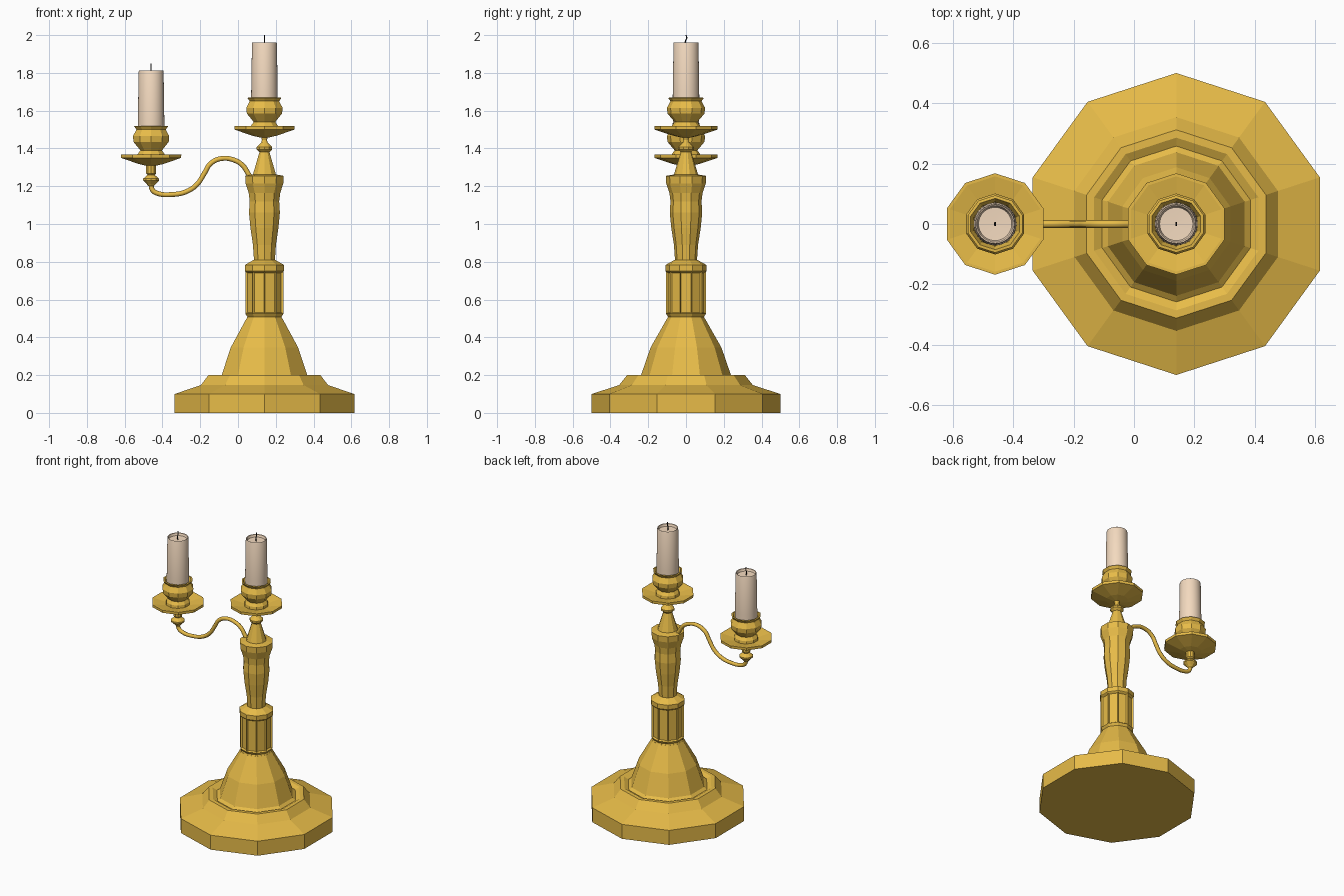
import bpy, bmesh
from math import sin, cos, pi, radians

if "Cube" in bpy.data.objects:
    bpy.data.objects.remove(bpy.data.objects["Cube"])


def material(name, color):
    m = bpy.data.materials.new(name)
    m.diffuse_color = color
    m.use_nodes = True
    m.node_tree.nodes["Principled BSDF"].inputs["Base Color"].default_value = m.diffuse_color
    return m


GOLD = material("brass", (0.80, 0.50, 0.065, 1))
WAX = material("wax", (0.90, 0.70, 0.52, 1))
BLACK = material("wick_black", (0.01, 0.01, 0.01, 1))
MAIN_X, SIDE_X = 0.14, -0.46


def lathe(name, profile, loc, mat, sides=10, flutes=None, smooth=False):
    """Revolve (radius, z) points; flutes = (z low, z high, border, depth)."""
    bm = bmesh.new()
    rings = []
    for r, z in profile:
        rings.append([bm.verts.new((r * cos(pi / 2 + 2 * pi * i / sides),
                                    r * sin(pi / 2 + 2 * pi * i / sides), z))
                      for i in range(sides)])
    for a, b in zip(rings, rings[1:]):
        for i in range(sides):
            j = (i + 1) % sides
            bm.faces.new((a[i], a[j], b[j], b[i]))
    bm.faces.new(rings[0][::-1])
    bm.faces.new(rings[-1])
    bmesh.ops.recalc_face_normals(bm, faces=bm.faces)
    if flutes:
        lo, hi, border, depth = flutes
        panels = [f for f in bm.faces if lo < f.calc_center_median().z < hi]
        bmesh.ops.inset_individual(bm, faces=panels, thickness=border, depth=-depth)
    me = bpy.data.meshes.new(name)
    bm.to_mesh(me)
    bm.free()
    me.materials.append(mat)
    ob = bpy.data.objects.new(name, me)
    ob.location = loc
    bpy.context.collection.objects.link(ob)
    if smooth:
        bpy.context.view_layer.objects.active = ob
        ob.select_set(True)
        bpy.ops.object.shade_smooth_by_angle(angle=radians(35))
        ob.select_set(False)
    return ob


def tube(name, points, radius, mat, res=6):
    """Smooth round tube through the points."""
    cu = bpy.data.curves.new(name, 'CURVE')
    cu.dimensions = '3D'
    cu.bevel_depth = radius
    cu.bevel_resolution = 2
    cu.resolution_u = res
    cu.use_fill_caps = True
    sp = cu.splines.new('BEZIER')
    sp.bezier_points.add(len(points) - 1)
    for bp, p in zip(sp.bezier_points, points):
        bp.co = p
        bp.handle_left_type = bp.handle_right_type = 'AUTO'
    cu.materials.append(mat)
    ob = bpy.data.objects.new(name, cu)
    bpy.context.collection.objects.link(ob)
    return ob


# Stepped foot and flared bell
lathe("base", [(0.5, 0), (0.5, 0.1), (0.354, 0.147), (0.312, 0.2), (0.286, 0.2),
               (0.258, 0.185), (0.238, 0.2), (0.188, 0.345), (0.1, 0.5)],
      (MAIN_X, 0, 0), GOLD)

# Panelled lower column with collars
lathe("lower_column", [(0.1, 0.498), (0.095, 0.508), (0.106, 0.525), (0.106, 0.748),
                       (0.109, 0.752), (0.109, 0.783), (0.06, 0.81)],
      (MAIN_X, 0, 0), GOLD, flutes=(0.56, 0.7, 0.01, 0.01))

# Swelling upper column, shoulder, cone and knob
lathe("upper_column", [(0.058, 0.805), (0.064, 0.89), (0.078, 0.98), (0.086, 1.06),
                       (0.082, 1.12), (0.088, 1.165), (0.105, 1.215), (0.107, 1.255),
                       (0.064, 1.262), (0.028, 1.38)], (MAIN_X, 0, 0), GOLD)
lathe("main_knob", [(0.022, 1.375), (0.043, 1.395), (0.043, 1.407), (0.018, 1.432),
                    (0.014, 1.445), (0.02, 1.465)], (MAIN_X, 0, 0), GOLD)

# Curved side arm
arm = [(0.085, 1.22), (0.055, 1.265), (0.025, 1.31), (-0.02, 1.338), (-0.085, 1.347),
       (-0.145, 1.32), (-0.18, 1.265), (-0.215, 1.212), (-0.27, 1.173),
       (-0.35, 1.156), (-0.425, 1.162), (-0.453, 1.18), (SIDE_X, 1.215)]
tube("side_arm", [(x, 0, z) for x, z in arm], 0.013, GOLD)
lathe("side_knob", [(0.015, 1.2), (0.025, 1.212), (0.044, 1.23), (0.044, 1.24),
                    (0.02, 1.26), (0.028, 1.268), (0.028, 1.325)],
      (SIDE_X, 0, 0), GOLD)

# Drip tray, cup, candle and wick, the side set being 0.15 lower
for side, x, dz in (("main", MAIN_X, 0), ("side", SIDE_X, -0.15)):
    loc = (x, 0, dz)
    lathe(side + "_drip_tray", [(0.02, 1.457), (0.07, 1.468), (0.167, 1.5), (0.168, 1.518),
                                (0.158, 1.518), (0.08, 1.502)], loc, GOLD)
    lathe(side + "_cup", [(0.078, 1.495), (0.075, 1.52), (0.06, 1.54), (0.098, 1.585),
                          (0.101, 1.615), (0.086, 1.642), (0.082, 1.65), (0.095, 1.668),
                          (0.085, 1.669), (0.074, 1.64), (0.07, 1.61)], loc, GOLD)
    lathe(side + "_candle", [(0.071, 1.6), (0.07, 1.7), (0.066, 1.957), (0.064, 1.962),
                             (0.06, 1.96), (0.055, 1.945), (0.006, 1.943)],
          loc, WAX, sides=32, smooth=True)
    tube(side + "_wick", [(x, 0, 1.94 + dz), (x, -0.004, 1.965 + dz),
                          (x, 0.004, 1.985 + dz), (x, 0, 2.0 + dz)], 0.003, BLACK, 4)
